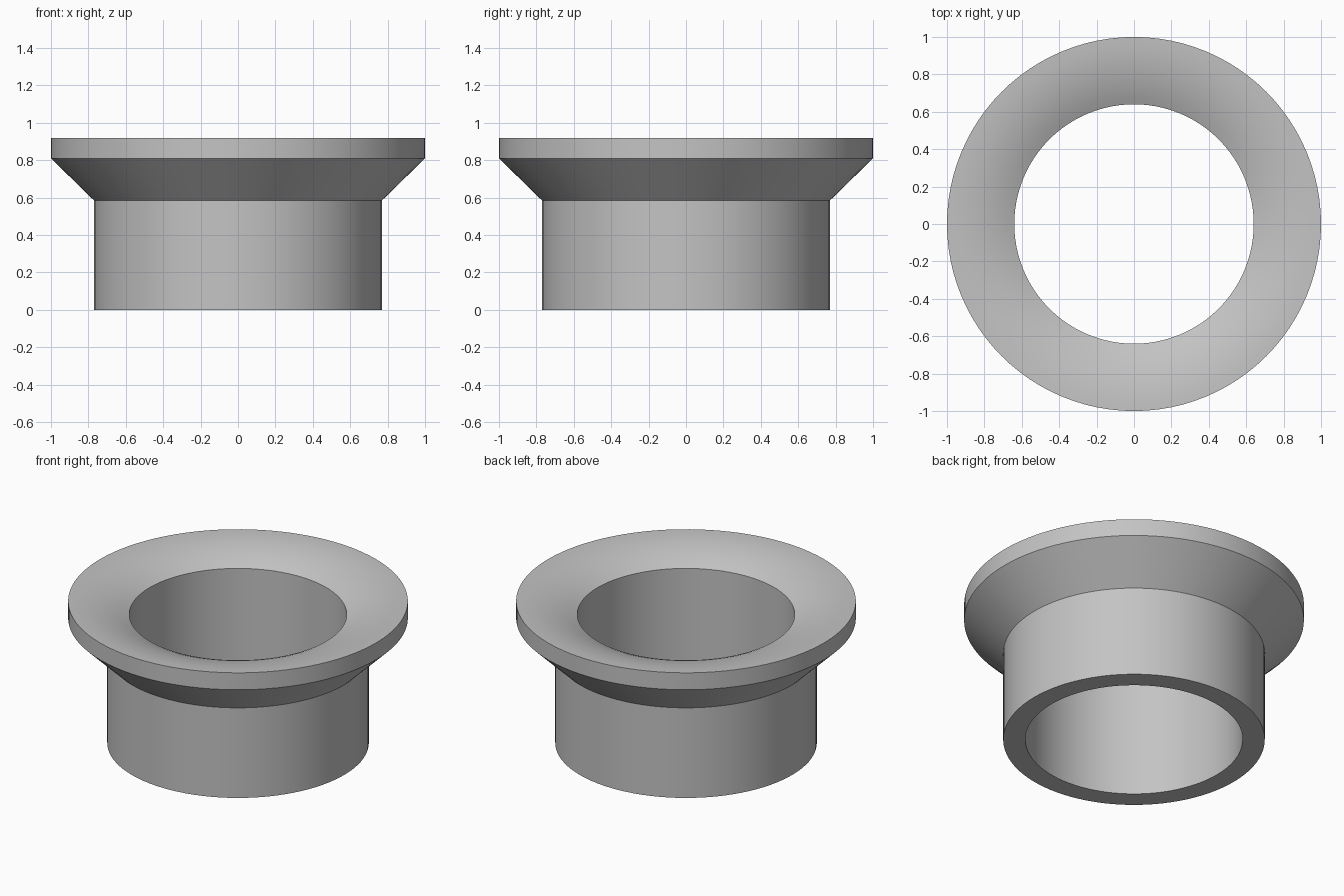
import bpy
import bmesh
from math import sin, cos, radians, tau

SEGMENTS = 96

default = bpy.data.objects.get("Cube")
if default:
    bpy.data.objects.remove(default, do_unlink=True)

# Material
grey = bpy.data.materials.new("plain grey")
grey.use_nodes = True
colour = (0.55, 0.55, 0.55, 1)
grey.diffuse_color = colour
grey.node_tree.nodes["Principled BSDF"].inputs["Base Color"].default_value = colour

# Rounded mouth: an arc that is level at the rim and dips into the bore
rim, bore, top = 1.0, 0.64, 0.92
dip = radians(27)
arc_radius = (rim - bore) / sin(dip)
mouth = []
for i in range(9):
    a = dip * i / 8
    mouth.append((rim - arc_radius * sin(a), top - arc_radius * (1 - cos(a))))

# Closed section: sleeve, sloped underside, rim band, mouth, bore
section = [(bore, 0), (0.77, 0), (0.77, 0.585), (rim, 0.81)] + mouth


def lathe(name, profile):
    """Revolve a closed (radius, height) section around z."""
    bm = bmesh.new()
    rings = [[bm.verts.new((r * cos(tau * s / SEGMENTS), r * sin(tau * s / SEGMENTS), z))
              for r, z in profile] for s in range(SEGMENTS)]
    for s in range(SEGMENTS):
        here, there = rings[s], rings[(s + 1) % SEGMENTS]
        for k in range(len(profile)):
            n = (k + 1) % len(profile)
            bm.faces.new((here[k], there[k], there[n], here[n]))
    bmesh.ops.recalc_face_normals(bm, faces=bm.faces)
    mesh = bpy.data.meshes.new(name)
    bm.to_mesh(mesh)
    bm.free()
    obj = bpy.data.objects.new(name, mesh)
    bpy.context.collection.objects.link(obj)
    return obj


bushing = lathe("flared_bushing", section)
bushing.data.materials.append(grey)

# Smooth round faces, crisp corners
bpy.ops.object.select_all(action="DESELECT")
bushing.select_set(True)
bpy.context.view_layer.objects.active = bushing
bpy.ops.object.shade_smooth_by_angle(angle=radians(25))
